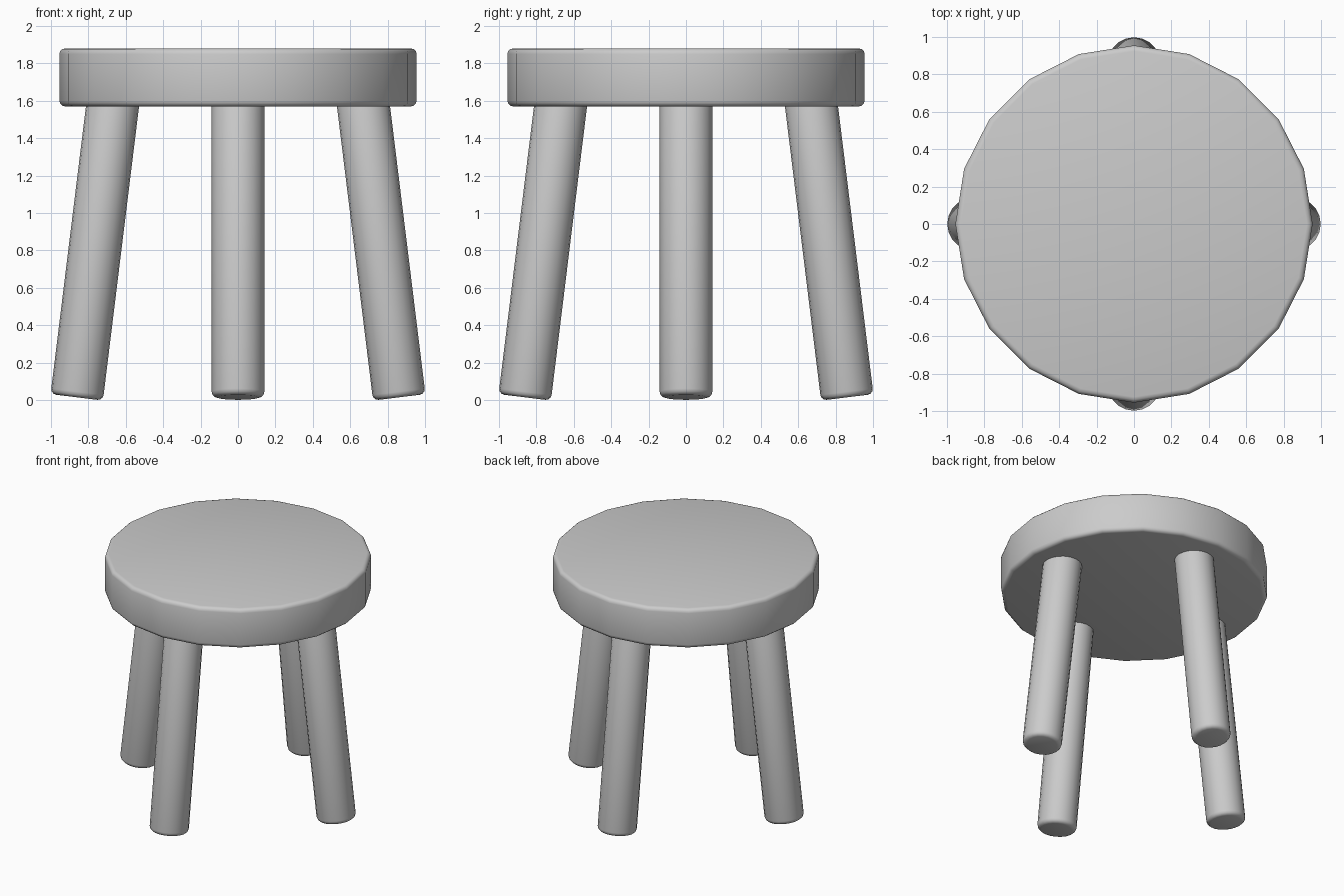
import bpy
from math import radians, cos, sin, pi
from mathutils import Vector

if "Cube" in bpy.data.objects:
    bpy.data.objects.remove(bpy.data.objects["Cube"])


def rounded_disc(name, radius, depth, location, rotation=(0, 0, 0), bevel=0.03):
    """20-sided cylinder with softly rounded rims and smooth shading."""
    bpy.ops.mesh.primitive_cylinder_add(vertices=20, radius=radius, depth=depth,
                                        location=location, rotation=rotation)
    ob = bpy.context.object
    ob.name = name
    mod = ob.modifiers.new("rounded_rim", 'BEVEL')
    mod.width = bevel
    mod.segments = 3
    mod.limit_method = 'ANGLE'
    mod.angle_limit = radians(40)
    bpy.ops.object.modifier_apply(modifier=mod.name)
    bpy.ops.object.shade_smooth_by_angle(angle=radians(40))
    return ob


# Seat
rounded_disc("seat", 0.955, 0.31, (0, 0, 1.725), bevel=0.03)

# Four legs splayed outward from under the seat
tilt = radians(7)
length = 1.64
for i, name in enumerate(("right_leg", "back_leg", "left_leg", "front_leg")):
    a = i * pi / 2
    out = Vector((cos(a), sin(a), 0))
    foot = out * 0.862 + Vector((0, 0, 0.015))
    axis = Vector((0, 0, cos(tilt))) - out * sin(tilt)
    rounded_disc(name, 0.141, length, foot + axis * length / 2,
                 (0, -tilt, a), bevel=0.03)
